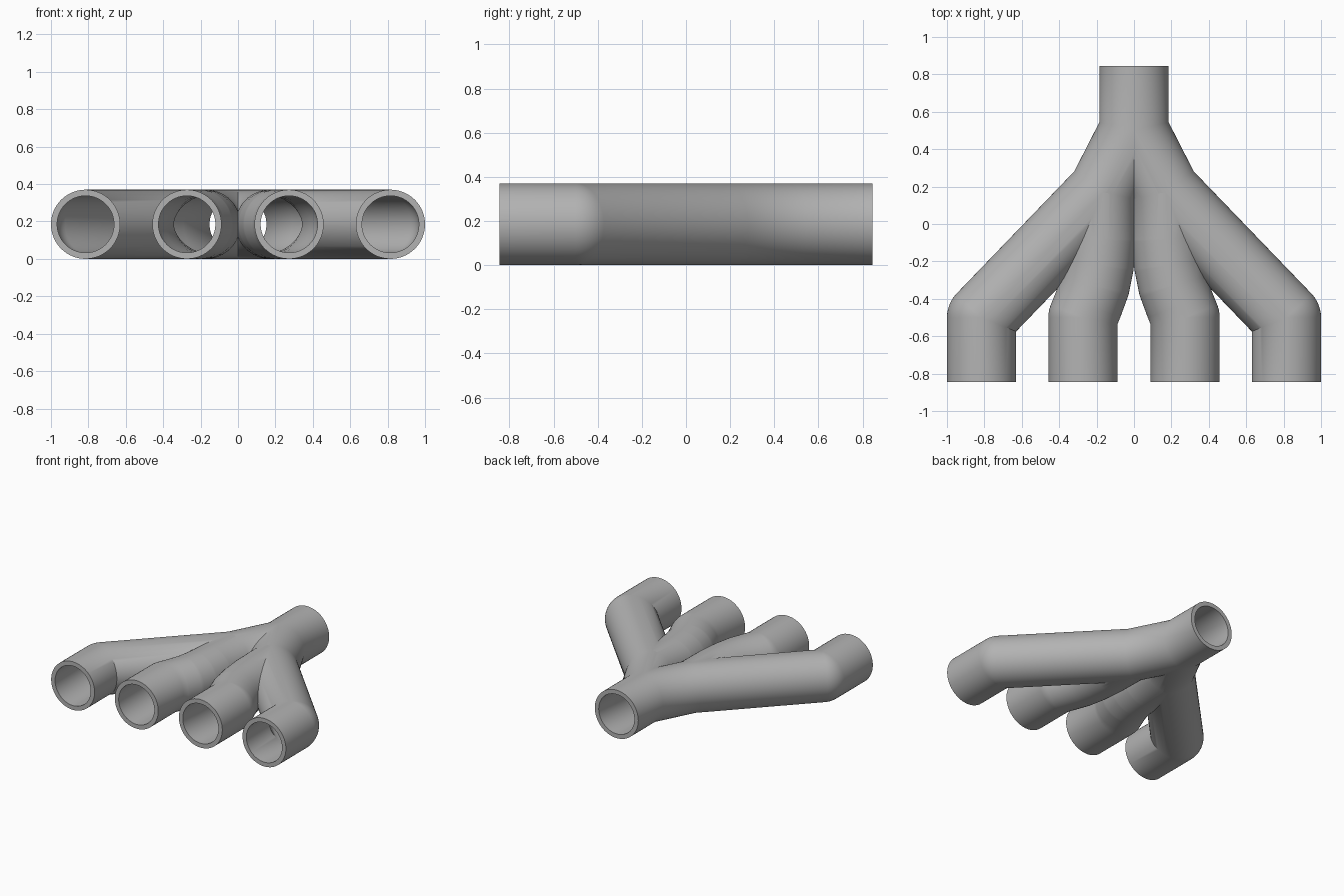
import bpy, bmesh, math
from mathutils import Vector

if "Cube" in bpy.data.objects:
    bpy.data.objects.remove(bpy.data.objects["Cube"])

OUTER, BORE, SIDES, FAN = 0.185, 0.152, 64, 6

steel = bpy.data.materials.new("plain grey")
steel.use_nodes = True
grey = (0.45, 0.45, 0.45, 1)
steel.diffuse_color = grey
steel.node_tree.nodes["Principled BSDF"].inputs["Base Color"].default_value = grey

# Centre lines of the left-hand pipes, from front to back
outer_path = [(0.815, -0.845), (0.815, -0.5), (0.167, 0.173), (0, 0.5), (0, 0.845)]
inner_path = [(0.273, -0.845), (0.273, -0.5), (0.245, -0.43), (0.208, -0.33),
              (0.186, -0.22), (0.172, -0.08), (0.167, 0.165)]


def side(direction):
    """Horizontal normal of a direction."""
    return Vector((direction.y, -direction.x))


def pipe(name, path, radius, extend_front=0, extend_back=0):
    """Solid rod along a path; each bend is round outside and mitred inside."""
    pts = [Vector(p) for p in path]
    dirs = [(b - a).normalized() for a, b in zip(pts, pts[1:])]
    pts[0] -= dirs[0] * extend_front
    pts[-1] += dirs[-1] * extend_back
    stations = [(pts[0], side(dirs[0]), None, 0)]
    for p, d0, d1 in zip(pts[1:], dirs, dirs[1:]):
        n0, n1 = side(d0), side(d1)
        mid = (n0 + n1).normalized()
        mitre = mid / mid.dot(n0)
        out = 1 if n0.dot(d1) < 0 else -1
        for k in range(FAN + 1):
            n = n0.slerp(n1, k / FAN)
            stations.append((p, n, mitre, out))
    stations.append((pts[-1], side(dirs[-1]), None, 0))

    bm = bmesh.new()
    rings = []
    for p, n, mitre, out in stations:
        ring = []
        for i in range(SIDES):
            a = math.tau * i / SIDES
            u = radius * math.cos(a)
            across = mitre if mitre and u * out < 0 else n
            q = p + across * u
            ring.append(bm.verts.new((q.x, q.y, OUTER + radius * math.sin(a))))
        rings.append(ring)
    for r0, r1 in zip(rings, rings[1:]):
        for i in range(SIDES):
            j = (i + 1) % SIDES
            bm.faces.new((r0[i], r0[j], r1[j], r1[i]))
    bm.faces.new(rings[0])
    bm.faces.new(rings[-1])
    bmesh.ops.remove_doubles(bm, verts=bm.verts, dist=1e-5)
    bmesh.ops.recalc_face_normals(bm, faces=bm.faces)
    mesh = bpy.data.meshes.new(name)
    bm.to_mesh(mesh)
    bm.free()
    mesh.materials.append(steel)
    ob = bpy.data.objects.new(name, mesh)
    bpy.context.collection.objects.link(ob)
    return ob


def apply(ob, mod):
    bpy.context.view_layer.objects.active = ob
    bpy.ops.object.modifier_apply(modifier=mod.name)


def combine(ob, other, operation):
    mod = ob.modifiers.new("combine", "BOOLEAN")
    mod.operation, mod.solver, mod.object = operation, "EXACT", other
    apply(ob, mod)
    bpy.data.objects.remove(other)


# Left half: joined pipes with a joined bore cut through them
manifold = pipe("pipe_manifold", outer_path, OUTER)
combine(manifold, pipe("inner_pipe", inner_path, OUTER), "UNION")
bore = pipe("bore", outer_path, BORE, 0.1, 0.1)
combine(bore, pipe("inner_bore", inner_path, BORE, 0.1), "UNION")
combine(manifold, bore, "DIFFERENCE")

# Trim at the centre plane and mirror to the right half
mirror = manifold.modifiers.new("mirror", "MIRROR")
mirror.use_axis[0] = True
mirror.use_bisect_axis[0] = True
mirror.merge_threshold = 0.0005
apply(manifold, mirror)

# Smooth walls with crisp rims and creases
bpy.ops.object.select_all(action="DESELECT")
manifold.select_set(True)
bpy.context.view_layer.objects.active = manifold
bpy.ops.object.shade_smooth_by_angle(angle=math.radians(30))
